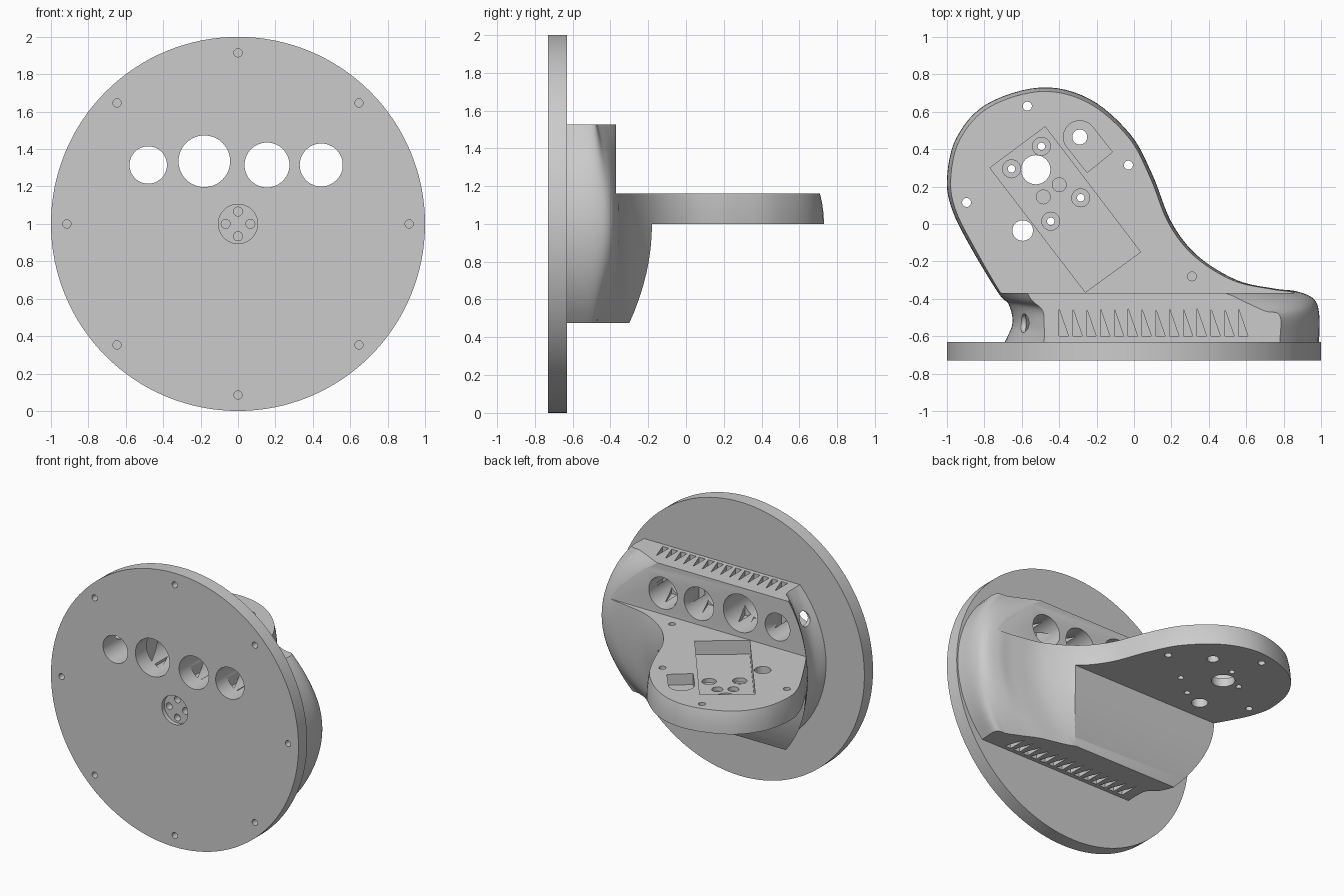
import bpy, bmesh, math
from mathutils import Vector

cube = bpy.data.objects.get("Cube")
if cube:
    bpy.data.objects.remove(cube)

grey = bpy.data.materials.new("light_grey")
grey.use_nodes = True
grey.diffuse_color = (0.6, 0.6, 0.6, 1)
grey.node_tree.nodes["Principled BSDF"].inputs["Base Color"].default_value = (0.6, 0.6, 0.6, 1)


def loft(name, rings):
    """Closed solid through a stack of equal rings."""
    bm = bmesh.new()
    rows = [[bm.verts.new(p) for p in ring] for ring in rings]
    n = len(rows[0])
    for a, b in zip(rows, rows[1:]):
        for i in range(n):
            j = (i + 1) % n
            bm.faces.new((a[i], a[j], b[j], b[i]))
    bm.faces.new(rows[0])
    bm.faces.new(rows[-1])
    bmesh.ops.recalc_face_normals(bm, faces=bm.faces)
    mesh = bpy.data.meshes.new(name)
    bm.to_mesh(mesh)
    bm.free()
    mesh.materials.append(grey)
    obj = bpy.data.objects.new(name, mesh)
    bpy.context.scene.collection.objects.link(obj)
    return obj


PLACE = {"x": lambda u, v, w: (w, u, v),
         "y": lambda u, v, w: (u, w, v),
         "z": lambda u, v, w: (u, v, w)}


def prism(name, points, axis, lo, hi):
    return loft(name, [[PLACE[axis](u, v, w) for u, v in points] for w in (lo, hi)])


def circle(u, v, r, n=32):
    return [(u + r * math.cos(math.tau * i / n), v + r * math.sin(math.tau * i / n))
            for i in range(n)]


def cut(target, points, axis, lo, hi):
    cutter = prism("cutter", points, axis, lo, hi)
    cutter.hide_render = True
    mod = target.modifiers.new("cut", "BOOLEAN")
    mod.operation = "DIFFERENCE"
    mod.solver = "EXACT"
    mod.object = cutter
    graph = bpy.context.evaluated_depsgraph_get()
    old = target.data
    target.data = bpy.data.meshes.new_from_object(target.evaluated_get(graph))
    target.modifiers.clear()
    bpy.data.meshes.remove(old)
    bpy.data.objects.remove(cutter)


def spline(points, steps=6):
    """Smooth open curve through the points."""
    p = [Vector(q) for q in points]
    p = [2 * p[0] - p[1]] + p + [2 * p[-1] - p[-2]]
    out = []
    for a, b, c, d in zip(p, p[1:], p[2:], p[3:]):
        for k in range(steps):
            t = k / steps
            out.append(0.5 * (2 * b + (c - a) * t + (2 * a - 5 * b + 4 * c - d) * t * t
                              + (3 * b - a - 3 * c + d) * t ** 3))
    return out + [p[-2]]


# Plan outline at mid height, and the drawn-in outline at top and bottom
MID = [(-.69, -.63), (-.65, -.53), (-.67, -.43), (-.725, -.37), (-.87, -.13),
       (-.97, .07), (-1, .24), (-.95, .46), (-.79, .64), (-.5, .73), (-.24, .67),
       (-.02, .48), (.1, .26), (.2, .01), (.34, -.17), (.55, -.3), (.75, -.345),
       (.87, -.36), (.96, -.4), (.99, -.48), (.99, -.63)]
END = [(-.48, -.63), (-.48, -.55), (-.49, -.46), (-.57, -.37), (-.67, -.08),
       (-.75, .07), (-.76, .2), (-.73, .34), (-.62, .44), (-.5, .47), (-.35, .43),
       (-.18, .33), (-.08, .16), (.02, -.08), (.15, -.22), (.27, -.31), (.49, -.37),
       (.6, -.42), (.7, -.465), (.78, -.49), (.78, -.63)]
mid, end = spline(MID), spline(END)
HALF, BULGE = 0.525, 0.78


def section(z):
    dip = lambda h: BULGE - math.sqrt(BULGE ** 2 - h * h)
    t = dip(z - 1) / dip(HALF)
    return [(*a.lerp(b, t), z) for a, b in zip(mid, end)]


# Housing, pedestal and arm as one bulging body
body = loft("housing_and_arm", [section(1 - HALF + 2 * HALF * i / 20) for i in range(21)])
cut(body, [(-.37, 1.16), (1, 1.16), (1, 1.7), (-.37, 1.7)], "x", -1.3, 1.3)
curve = [(-.18 - .12 * (i / 8) ** 2, 1 - HALF * i / 8) for i in range(9)]
cut(body, curve + [(-.31, .4), (1, .4), (1, 1)], "x", -1.3, 1.3)

# Round mounting plate
plate = prism("mounting_plate", circle(0, 1, 1, 128), "y", -.73, -.63)

# Large ports through plate and housing
for x, z, r in [(-.48, 1.315, .1), (-.18, 1.335, .138), (.155, 1.315, .12), (.445, 1.315, .115)]:
    for part in (plate, body):
        cut(part, circle(x, z, r, 48), "y", -.9, -.2)

# Blind screw holes round the rim, and the centre socket
for i in range(8):
    a = math.tau * i / 8
    cut(plate, circle(.915 * math.cos(a), 1 + .915 * math.sin(a), .022, 20), "y", -.8, -.67)
cut(plate, circle(0, 1, .105, 48), "y", -.8, -.70)
for i in range(4):
    a = math.tau * i / 4
    cut(plate, circle(.066 * math.cos(a), 1 + .066 * math.sin(a), .024, 20), "y", -.8, -.65)

# Wedge-shaped vents in the top and bottom of the housing
for i in range(14):
    x = -.4 + .0738 * i
    wedge = [(x, -.455), (x, -.6), (x + .05, -.6)]
    cut(body, wedge, "z", 1.2, 1.7)
    cut(body, wedge, "z", .3, .8)

# Cable hole in the side wall
cut(body, circle(-.53, 1.34, .05), "x", -.9, -.48)

# Rectangular and round-ended pockets in the arm
FLOOR = 1.06
cut(body, [(-.77, .3), (-.475, .52), (.035, -.15), (-.26, -.365)], "z", FLOOR, 1.3)
turn = math.atan2(.11, .135)
cap = [(-.29 + .087 * math.cos(turn + math.pi * i / 16), .465 + .087 * math.sin(turn + math.pi * i / 16))
       for i in range(17)]
cut(body, cap + [(-.25, .275), (-.115, .385)], "z", 1.08, 1.3)

# Counterbored screws, shallow sockets, then through holes
for x, y in [(-.655, .295), (-.495, .415), (-.285, .14), (-.445, .015)]:
    cut(body, circle(x, y, .048), "z", 1.03, 1.2)
    cut(body, circle(x, y, .02, 20), "z", .9, 1.2)
for x, y in [(-.4, .21), (-.485, .145)]:
    cut(body, circle(x, y, .037), "z", 1.03, 1.2)
for x, y, r in [(-.525, .29, .078), (-.595, -.035, .055), (-.29, .465, .04),
                (-.57, .63, .024), (-.03, .315, .024), (-.895, .115, .024)]:
    cut(body, circle(x, y, r), "z", .9, 1.3)
cut(body, circle(.31, -.28, .024, 20), "z", 1.06, 1.3)

for obj in (body, plate):
    bpy.ops.object.select_all(action="DESELECT")
    obj.select_set(True)
    bpy.context.view_layer.objects.active = obj
    bpy.ops.object.shade_smooth_by_angle(angle=math.radians(30))
